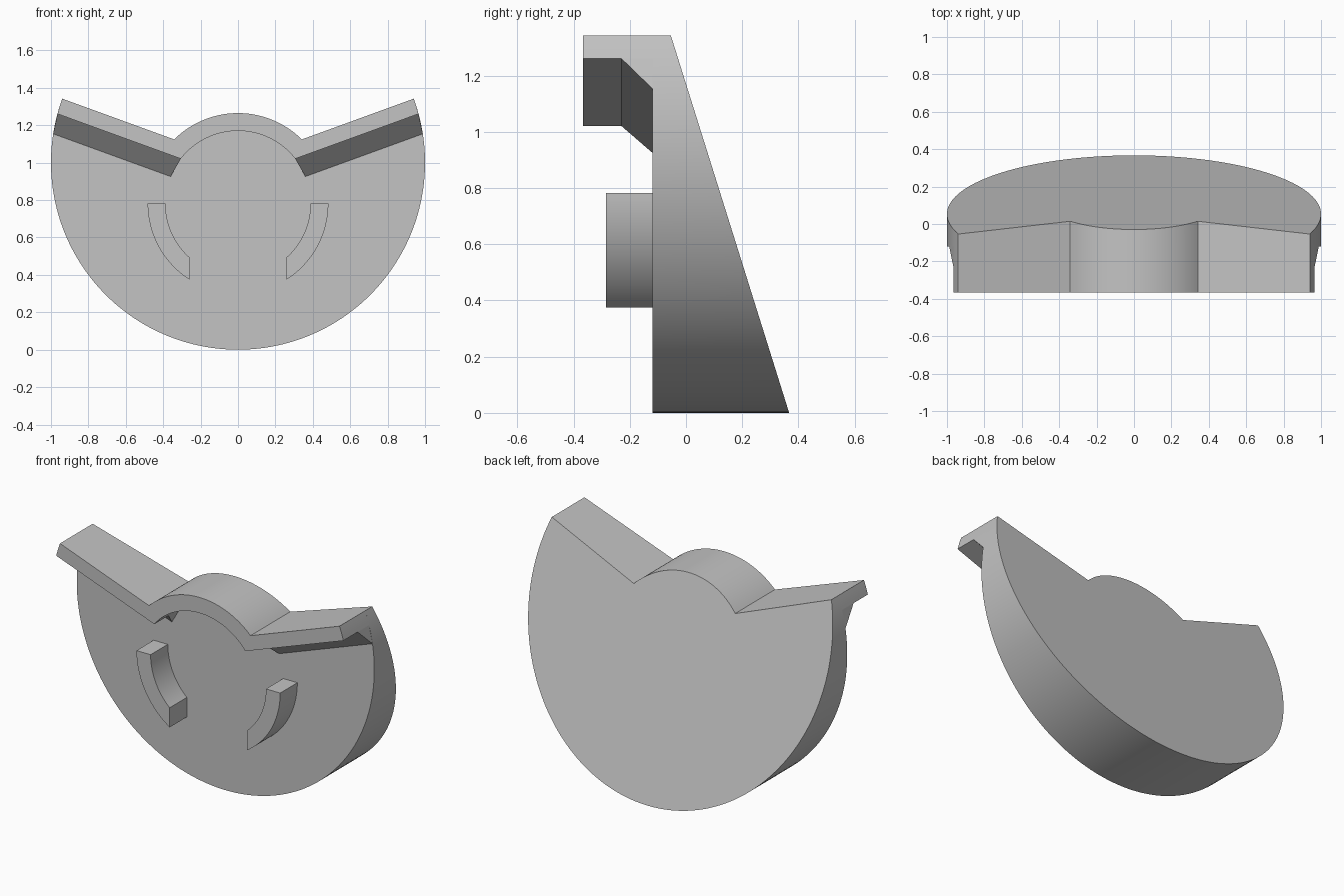
import bpy
import bmesh
from math import sin, cos, tan, atan2, acos, radians, sqrt, pi

if "Cube" in bpy.data.objects:
    bpy.data.objects.remove(bpy.data.objects["Cube"], do_unlink=True)

grey = bpy.data.materials.new("plain_grey")
grey.use_nodes = True
colour = (0.55, 0.55, 0.55, 1)
grey.diffuse_color = colour
grey.node_tree.nodes["Principled BSDF"].inputs["Base Color"].default_value = colour

# Main dimensions
DISC_Z, DISC_R = 1.0, 1.0
HUB_Z, HUB_OUT, HUB_IN = 0.782, 0.483, 0.388
SLOPE = tan(radians(20))
ARM_TOP, ARM_LOW, BRACE_LOW = 1.0, 0.9095, 0.7945   # heights of the arm lines at x = 0
FRONT, PLATE, BRACE_Y, RIB_Y = -0.367, -0.12, -0.23, -0.285


def arc(zc, r, a0, a1, n):
    steps = [a0 + (a1 - a0) * i / n for i in range(n + 1)]
    return [(r * cos(a), zc + r * sin(a)) for a in steps]


def crossing(z0, zc, r):
    """Angle on a circle where a right arm line crosses it."""
    d = z0 - zc
    q = 1 + SLOPE ** 2
    x = (-SLOPE * d + sqrt((SLOPE * d) ** 2 - q * (d * d - r * r))) / q
    return atan2(z0 + SLOPE * x - zc, x)


def point(z0, zc, r):
    a = crossing(z0, zc, r)
    return (r * cos(a), zc + r * sin(a))


def solid(name, outline, front, back):
    """Loft an x-z outline between two depths given as functions of (index, z)."""
    bm = bmesh.new()
    f = [bm.verts.new((x, front(i, z), z)) for i, (x, z) in enumerate(outline)]
    b = [bm.verts.new((x, back(i, z), z)) for i, (x, z) in enumerate(outline)]
    bm.faces.new(f)
    bm.faces.new(b[::-1])
    for i in range(len(f)):
        j = (i + 1) % len(f)
        bm.faces.new((f[i], b[i], b[j], f[j]))
    bmesh.ops.remove_doubles(bm, verts=bm.verts, dist=0.0001)
    bmesh.ops.recalc_face_normals(bm, faces=bm.faces)
    mesh = bpy.data.meshes.new(name)
    bm.to_mesh(mesh)
    bm.free()
    mesh.materials.append(grey)
    obj = bpy.data.objects.new(name, mesh)
    bpy.context.collection.objects.link(obj)
    bpy.ops.object.select_all(action='DESELECT')
    obj.select_set(True)
    bpy.context.view_layer.objects.active = obj
    bpy.ops.object.shade_smooth_by_angle(angle=radians(30))
    return obj


def at(y):
    return lambda i, z: y


# Wedge-shaped disc with a sloping back
tip = crossing(ARM_TOP, DISC_Z, DISC_R)
hub = crossing(ARM_TOP, HUB_Z, HUB_OUT)
hub_top = arc(HUB_Z, HUB_OUT, pi - hub, hub, 40)
solid("wedge_disc", arc(DISC_Z, DISC_R, tip, -pi - tip, 128) + hub_top,
      at(PLATE), lambda i, z: 0.367 - 0.3135 * z)

# Projecting rim: two arms joined by the hub arch
low_tip = crossing(ARM_LOW, DISC_Z, DISC_R)
low_hub = crossing(ARM_LOW, HUB_Z, HUB_IN)
rim = (hub_top + arc(DISC_Z, DISC_R, tip, low_tip, 4)
       + arc(HUB_Z, HUB_IN, low_hub, pi - low_hub, 40)
       + arc(DISC_Z, DISC_R, pi - low_tip, pi - tip, 4))
solid("front_rim", rim, at(FRONT), at(PLATE))

# Sloping braces under the arms and curved ribs on the plate
brace = [point(ARM_LOW, HUB_Z, HUB_IN), point(ARM_LOW, DISC_Z, DISC_R),
         point(BRACE_LOW, DISC_Z, DISC_R), point(BRACE_LOW, HUB_Z, HUB_IN)]
CUT = 0.26
rib = (arc(HUB_Z, HUB_OUT, 0, -acos(CUT / HUB_OUT), 24)
       + arc(HUB_Z, HUB_IN, -acos(CUT / HUB_IN), 0, 24))
for side, s in (("left", 1), ("right", -1)):
    solid(side + "_brace", [(s * x, z) for x, z in brace],
          lambda i, z: BRACE_Y if i < 2 else PLATE, at(PLATE))
    solid(side + "_rib", [(s * x, z) for x, z in rib], at(RIB_Y), at(PLATE))
